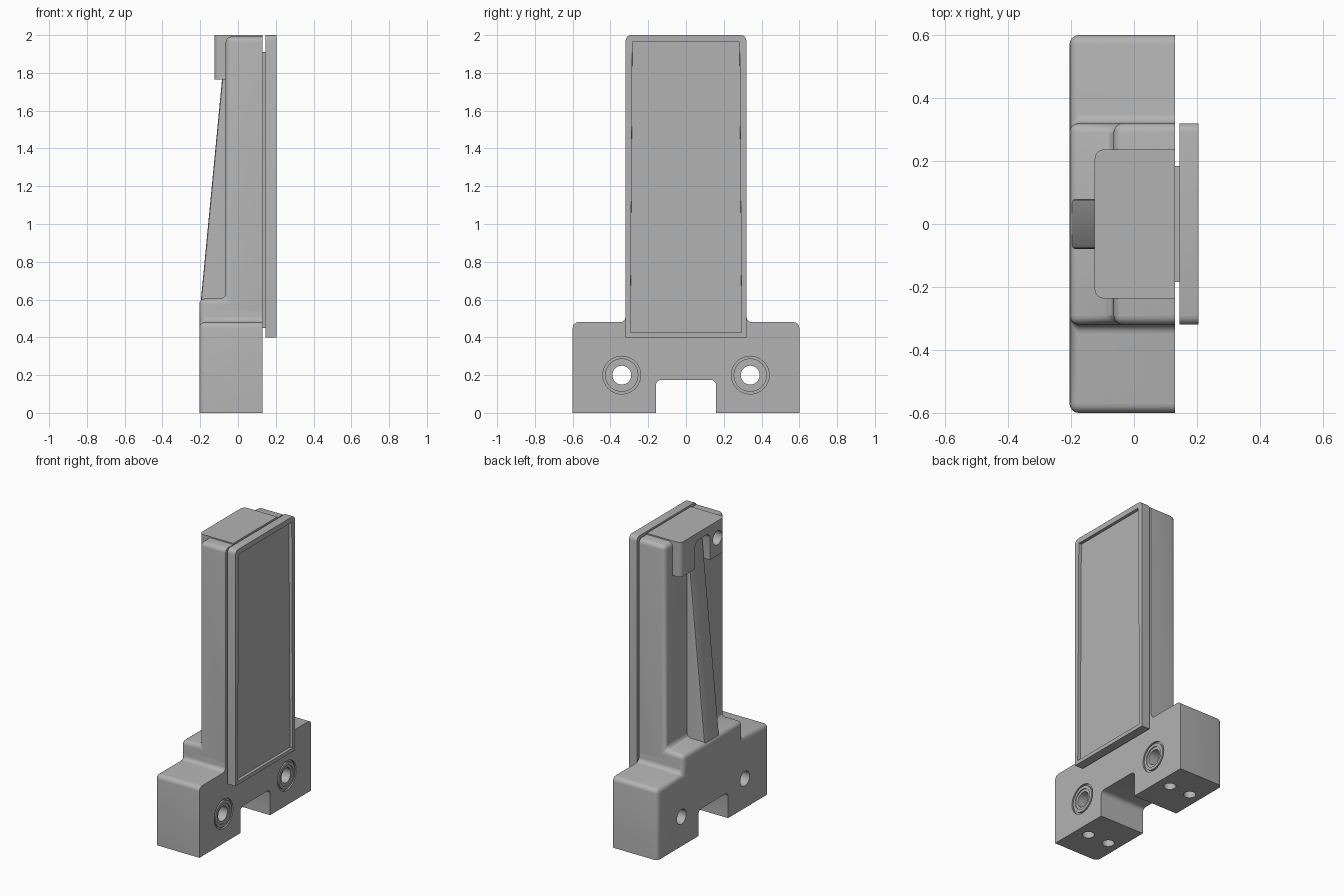
import bpy, bmesh, math
from mathutils import Vector, Matrix

if "Cube" in bpy.data.objects:
    bpy.data.objects.remove(bpy.data.objects["Cube"])

grey = bpy.data.materials.new("plain_grey")
grey.diffuse_color = (0.45, 0.45, 0.45, 1)
grey.use_nodes = True
grey.node_tree.nodes["Principled BSDF"].inputs["Base Color"].default_value = grey.diffuse_color


def finish(bm, name):
    bmesh.ops.recalc_face_normals(bm, faces=bm.faces)
    me = bpy.data.meshes.new(name)
    bm.to_mesh(me)
    bm.free()
    ob = bpy.data.objects.new(name, me)
    bpy.context.collection.objects.link(ob)
    me.materials.append(grey)
    return ob


def prism(pts, axis, a, b):
    """Extrude a 2D outline along x (yz outline) or y (xz outline)."""
    bm = bmesh.new()
    place = (lambda p: (a, p[0], p[1])) if axis == "x" else (lambda p: (p[0], a, p[1]))
    face = bm.faces.new([bm.verts.new(place(p)) for p in pts])
    ext = bmesh.ops.extrude_face_region(bm, geom=[face])
    step = Vector((b - a, 0, 0)) if axis == "x" else Vector((0, b - a, 0))
    bmesh.ops.translate(bm, vec=step, verts=[v for v in ext["geom"] if isinstance(v, bmesh.types.BMVert)])
    bmesh.ops.recalc_face_normals(bm, faces=bm.faces)
    return bm


def round_edges(bm, width, rule, segments=4):
    edges = [e for e in bm.edges if rule(e.verts[0].co, e.verts[1].co)]
    bmesh.ops.bevel(bm, geom=edges, offset=width, segments=segments, profile=0.5, affect="EDGES", clamp_overlap=True)


def drill(ob, centre, axis, radius, length):
    """Cut a round hole centred at a point, running along an axis."""
    bm = bmesh.new()
    bmesh.ops.create_cone(bm, cap_ends=True, segments=32, radius1=radius, radius2=radius, depth=length)
    rot = Matrix.Rotation(math.pi / 2, 4, "Y") if axis == "x" else Matrix()
    bmesh.ops.transform(bm, matrix=Matrix.Translation(centre) @ rot, verts=bm.verts)
    cutter = finish(bm, "hole_cutter")
    cutter.hide_render = True
    cutter.hide_set(True)
    mod = ob.modifiers.new("hole", "BOOLEAN")
    mod.operation, mod.solver, mod.object = "DIFFERENCE", "EXACT", cutter


def box(x0, x1, y0, y1, z0, z1):
    return prism([(y0, z0), (y1, z0), (y1, z1), (y0, z1)], "x", x0, x1)


BACK, FACE = -0.205, 0.13
parts = []

# Foot block with a centre notch, stepping up into the shoulder
half = [(0.16, 0), (0.6, 0), (0.6, 0.48), (0.32, 0.48), (0.32, 0.57)]
outline = [(-0.16, 0.175)] + [(0.16, 0.175)] + half + [(-y, z) for y, z in reversed(half)]
bm = prism(outline, "x", BACK, FACE)


def base_rule(a, b):
    along_x = abs(a.x - b.x) > 0.1 and a.z > 0.1
    rear = a.x < 0 and b.x < 0 and max(a.z, b.z) > 0.3
    return along_x or rear


round_edges(bm, 0.03, base_rule)
base = finish(bm, "base_block")
for s in (-1, 1):
    drill(base, (0, s * 0.34, 0.2), "x", 0.05, 1)
    drill(base, (FACE, s * 0.34, 0.2), "x", 0.1, 0.024)
    for x in (-0.12, 0.04):
        drill(base, (x, s * 0.39, 0), "z", 0.038, 0.2)
parts.append(base)

# Raised collars around the mounting holes
for s in (-1, 1):
    bm = bmesh.new()
    bmesh.ops.create_cone(bm, cap_ends=True, segments=32, radius1=0.088, radius2=0.088, depth=0.014)
    bmesh.ops.transform(bm, matrix=Matrix.Translation((FACE - 0.007, s * 0.34, 0.2)) @ Matrix.Rotation(math.pi / 2, 4, "Y"), verts=bm.verts)
    collar = finish(bm, "hole_collar")
    drill(collar, (FACE, s * 0.34, 0.2), "x", 0.05, 0.2)
    drill(collar, (FACE, s * 0.34, 0.2), "x", 0.068, 0.012)
    parts.append(collar)

# Column rising from the shoulder
bm = prism([(FACE, 0.42), (BACK, 0.42), (BACK, 0.605), (-0.065, 0.605), (-0.065, 1.992), (FACE, 1.992)], "y", -0.32, 0.32)
round_edges(bm, 0.03, lambda a, b: min(a.x, b.x) < 0.1 and max(a.z, b.z) > 0.5)
parts.append(finish(bm, "column"))

# Tapered rear rib
bm = prism([(0, 0.5), (BACK, 0.5), (-0.2, 0.56), (-0.066, 1.96), (0, 1.96)], "y", -0.08, 0.08)
round_edges(bm, 0.012, lambda a, b: max(a.x, b.x) < -0.01 and abs(a.y - b.y) < 0.01, 2)
parts.append(finish(bm, "rear_rib"))

# Top cap with two rear lugs
bm = box(-0.125, FACE, -0.237, 0.237, 1.765, 2.0)
round_edges(bm, 0.03, lambda a, b: a.x < 0 and b.x < 0 and max(a.z, b.z) > 1.9 and abs(a.z - b.z) > 0.1)
cap = finish(bm, "top_cap")
bm = box(-0.3, -0.06, -0.08, 0.08, 1.6, 1.95)
round_edges(bm, 0.04, lambda a, b: abs(a.x - b.x) > 0.1 and a.z > 1.9)
slot = finish(bm, "slot_cutter")
slot.hide_render = True
slot.hide_set(True)
mod = cap.modifiers.new("slot", "BOOLEAN")
mod.operation, mod.solver, mod.object = "DIFFERENCE", "EXACT", slot
drill(cap, (-0.125, -0.16, 1.885), "x", 0.048, 0.12)
parts.append(cap)

# Spacers between column and front plate
parts.append(finish(box(0.12, 0.15, -0.185, 0.185, 0.45, 1.91), "spacer"))

# Front plate with a shallow recessed panel
bm = box(0.145, 0.205, -0.32, 0.32, 0.4, 2.0)
round_edges(bm, 0.03, lambda a, b: abs(a.x - b.x) > 0.01 and a.z > 1)
front = max(bm.faces, key=lambda f: f.calc_center_median().x)
bmesh.ops.inset_region(bm, faces=[front], thickness=0.036)
bmesh.ops.inset_region(bm, faces=[front], thickness=0.0005, depth=-0.02)
parts.append(finish(bm, "front_plate"))

# Apply cuts and shade smooth with sharp edges kept
for ob in parts:
    bpy.ops.object.select_all(action="DESELECT")
    ob.select_set(True)
    bpy.context.view_layer.objects.active = ob
    for m in list(ob.modifiers):
        bpy.ops.object.modifier_apply(modifier=m.name)
    bpy.ops.object.shade_smooth_by_angle(angle=math.radians(30))
for ob in [o for o in bpy.data.objects if "cutter" in o.name]:
    bpy.data.objects.remove(ob)
